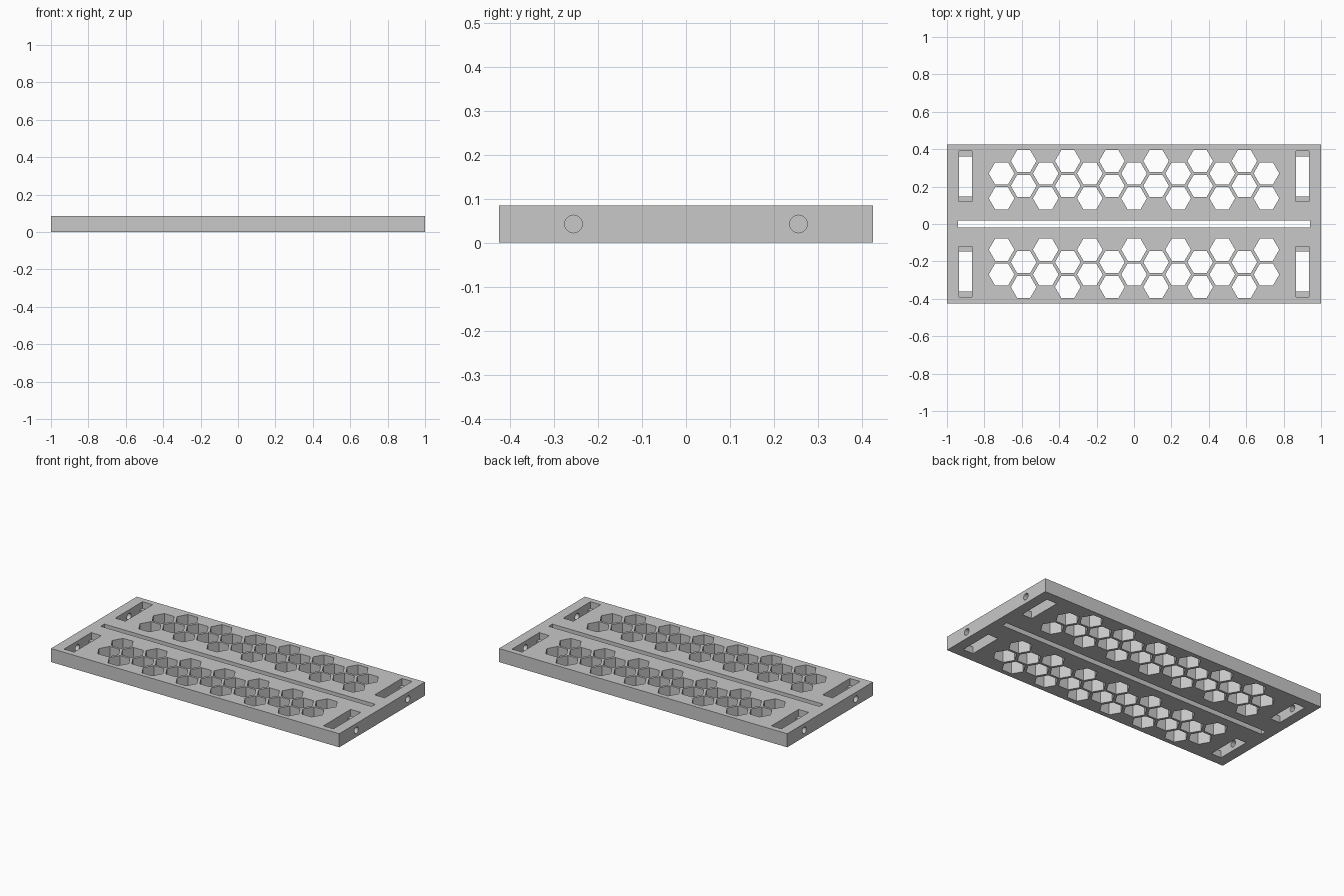
import bpy, bmesh, math
from mathutils import Matrix, Vector

cube = bpy.data.objects.get("Cube")
if cube:
    bpy.data.objects.remove(cube, do_unlink=True)

WIDTH, DEPTH, HEIGHT = 2.0, 0.85, 0.085
MID = HEIGHT / 2

grey = bpy.data.materials.new("matte_grey")
grey.use_nodes = True
colour = (0.58, 0.58, 0.58, 1)
grey.diffuse_color = colour
grey.node_tree.nodes["Principled BSDF"].inputs["Base Color"].default_value = colour


def add_box(bm, x, y, z, sx, sy, sz):
    bmesh.ops.create_cube(bm, size=1, matrix=Matrix.Translation((x, y, z)) @ Matrix.Diagonal((sx, sy, sz, 1)))


def add_prism(bm, centre, radius, length, sides, rotation=Matrix()):
    bmesh.ops.create_cone(bm, cap_ends=True, segments=sides, radius1=radius, radius2=radius,
                          depth=length, matrix=Matrix.Translation(Vector(centre)) @ rotation)


def make_object(name, bm):
    mesh = bpy.data.meshes.new(name)
    bm.to_mesh(mesh)
    bm.free()
    mesh.materials.append(grey)
    obj = bpy.data.objects.new(name, mesh)
    bpy.context.collection.objects.link(obj)
    return obj


def cut(target, name, bm):
    cutter = make_object(name, bm)
    cutter.hide_render = True
    mod = target.modifiers.new(name, 'BOOLEAN')
    mod.operation, mod.solver, mod.object = 'DIFFERENCE', 'EXACT', cutter
    bpy.context.view_layer.objects.active = target
    bpy.ops.object.modifier_apply(modifier=name)
    bpy.data.objects.remove(cutter, do_unlink=True)


# Main plate
bm = bmesh.new()
add_box(bm, 0, 0, MID, WIDTH, DEPTH, HEIGHT)
plate = make_object("vented_plate", bm)

# Two mirrored fields of hexagonal vents, two staggered rows each
bm = bmesh.new()
pitch = 0.133
turn = Matrix.Rotation(math.radians(30), 4, 'Z')
for side in (-1, 1):
    for col in range(-6, 7):
        shift = -pitch / 4 if col % 2 == 0 else pitch / 4
        for row in (-pitch / 2, pitch / 2):
            add_prism(bm, (col * 0.118, side * (0.237 + shift + row), MID), 0.0685, 0.2, 6, turn)

# Long centre slot and four end slots
add_box(bm, 0, 0, MID, 1.88, 0.036, 0.2)
ends = [(sx, sy) for sx in (-1, 1) for sy in (-1, 1)]
for sx, sy in ends:
    add_box(bm, sx * 0.9, sy * 0.254, MID, 0.07, 0.216, 0.2)
cut(plate, "through_openings", bm)

# Wider upper part of each end slot, leaving a ledge at both ends
bm = bmesh.new()
for sx, sy in ends:
    add_box(bm, sx * 0.9, sy * 0.254, HEIGHT, 0.07, 0.27, HEIGHT)
cut(plate, "slot_ledges", bm)

# Round holes from the end faces into the end slots
bm = bmesh.new()
for sx, sy in ends:
    add_prism(bm, (sx * 0.98, sy * 0.256, MID), 0.02, 0.16, 32, Matrix.Rotation(math.pi / 2, 4, 'Y'))
cut(plate, "bolt_holes", bm)

# Flat faces with smooth round holes
plate.select_set(True)
bpy.context.view_layer.objects.active = plate
bpy.ops.object.shade_smooth_by_angle(angle=math.radians(30))
